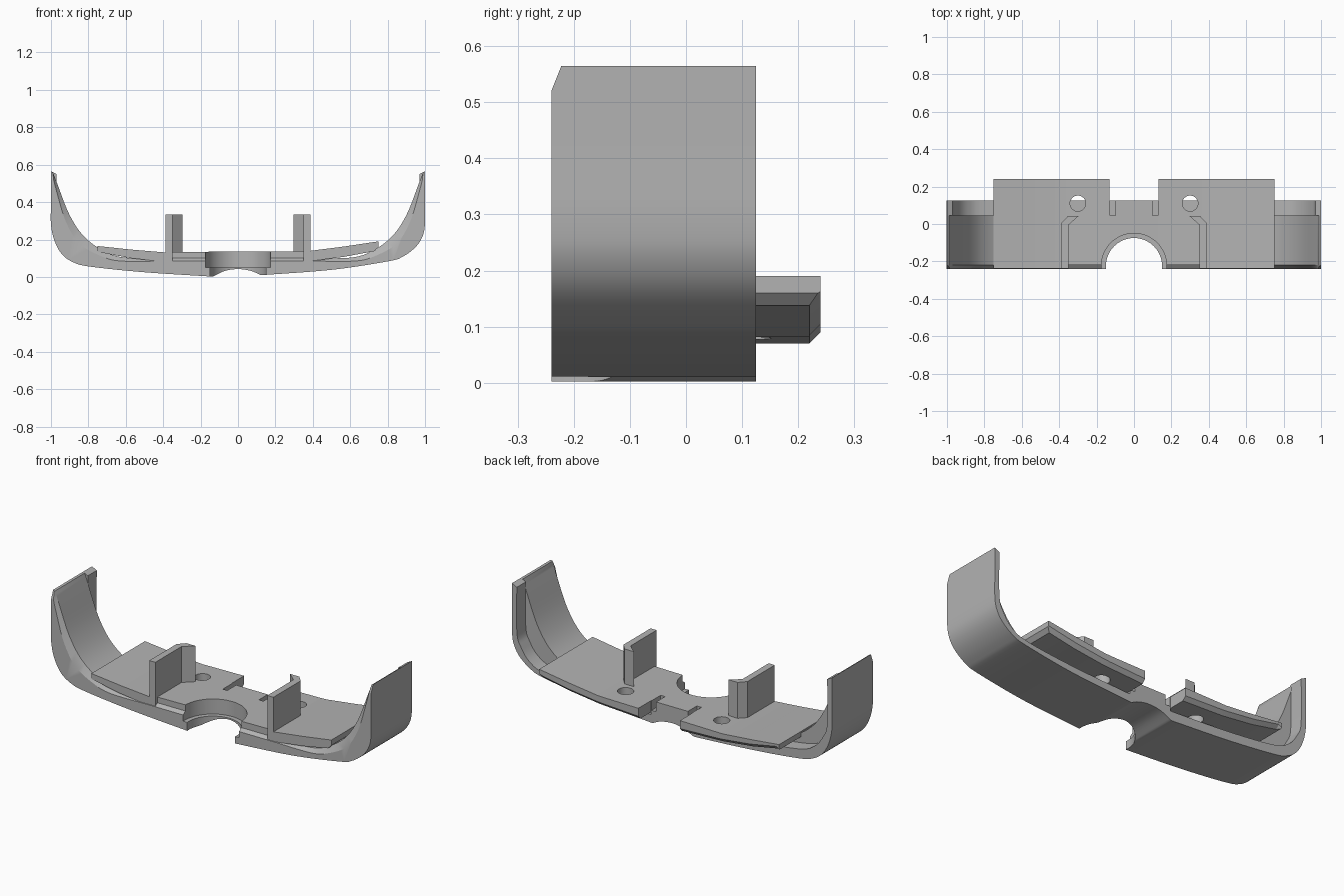
import bpy, bmesh, math
from mathutils import Vector

cube = bpy.data.objects.get("Cube")
if cube:
    bpy.data.objects.remove(cube, do_unlink=True)

grey = bpy.data.materials.new("plain grey")
grey.use_nodes = True
tone = (0.45, 0.45, 0.45, 1)
grey.diffuse_color = tone
grey.node_tree.nodes["Principled BSDF"].inputs["Base Color"].default_value = tone


def loft(name, rings):
    """Skin closed rings of equal length and cap both ends."""
    bm = bmesh.new()
    rows = [[bm.verts.new(p) for p in ring] for ring in rings]
    n = len(rows[0])
    for a, b in zip(rows, rows[1:]):
        for i in range(n):
            j = (i + 1) % n
            bm.faces.new((a[i], a[j], b[j], b[i]))
    bm.faces.new(rows[0][::-1])
    bm.faces.new(rows[-1])
    bmesh.ops.remove_doubles(bm, verts=bm.verts, dist=0.0002)
    bmesh.ops.recalc_face_normals(bm, faces=bm.faces)
    mesh = bpy.data.meshes.new(name)
    bm.to_mesh(mesh)
    bm.free()
    mesh.materials.append(grey)
    obj = bpy.data.objects.new(name, mesh)
    bpy.context.collection.objects.link(obj)
    return obj


def prism(name, outline, z0, z1):
    return loft(name, [[(x, y, z) for x, y in outline] for z in (z0, z1)])


def box(name, x0, x1, y0, y1, z0, z1):
    return prism(name, [(x0, y0), (x1, y0), (x1, y1), (x0, y1)], z0, z1)


def cylinder(name, x, y, r, z0, z1, n=64):
    angles = [2 * math.pi * i / n for i in range(n)]
    return prism(name, [(x + r * math.cos(a), y + r * math.sin(a)) for a in angles], z0, z1)


def cut(obj, cutters):
    for c in cutters:
        c.hide_render = True
        mod = obj.modifiers.new("cut", "BOOLEAN")
        mod.operation = "DIFFERENCE"
        mod.solver = "EXACT"
        mod.object = c
    graph = bpy.context.evaluated_depsgraph_get()
    mesh = bpy.data.meshes.new_from_object(obj.evaluated_get(graph))
    obj.modifiers.clear()
    obj.data = mesh


def spline(pts, steps=5):
    """Smooth curve through the points."""
    p = [Vector(q) for q in pts]
    p = [p[0]] + p + [p[-1]]
    out = []
    for a, b, c, d in zip(p, p[1:], p[2:], p[3:]):
        for k in range(steps):
            t = k / steps
            out.append(0.5 * (2 * b + (c - a) * t + (2 * a - 5 * b + 4 * c - d) * t * t
                              + (3 * b - a - 3 * c + d) * t ** 3))
    return out + [p[-1]]


def symmetric(half):
    right = spline(half)
    return right + [Vector((-v.x, v.y)) for v in right[::-1]]


# Curved shell: outer profile with a shallow groove under the middle
left_side = spline([(-1, .565), (-1, .4), (-1, .28), (-.98, .19), (-.94, .12),
                    (-.88, .078), (-.79, .055), (-.5, .025), (-.14, .002)])
groove = spline([(-.13, .004), (-.07, .032), (0, .042), (.07, .032), (.12, .01)])
right_side = spline([(.13, .01), (.5, .038), (.8, .083), (.88, .108), (.95, .16),
                     (.988, .22), (1, .29), (1, .4), (1, .565)])
outer = left_side + groove + right_side

# Inner profiles: front edge, main thickness, thin rear lip
edge = symmetric([(.996, .56), (.965, .44), (.92, .295), (.85, .18), (.74, .115), (.63, .085), (.4, .085)])
thick = symmetric([(.99, .56), (.965, .495), (.9, .33), (.82, .213), (.71, .135), (.6, .103), (.4, .1)])
thin = symmetric([(.97, .55), (.97, .3), (.945, .22), (.89, .15), (.79, .108), (.5, .075), (.15, .055)])
levels = [(-.24, edge), (-.22, thick), (.045, thick), (.045, thin), (.125, thin)]
shell = loft("curved_shell", [[(v.x, y, v.y) for v in outer + inner] for y, inner in levels])

# Arch opening with a step, and clipped upper front corners
arch = [cylinder("arch_cutter_lower", 0, -.225, .15, -.1, .3),
        cylinder("arch_cutter_upper", 0, -.225, .175, .05, .3)]
corner = loft("corner_cutter", [[(x, -.25, .495), (x, -.25, .6), (x, -.208, .6)] for x in (-1.1, 1.1)])
cut(shell, arch + [corner])

# Centre deck with two rear slots
deck = box("centre_deck", -.131, .131, -.22, .125, .045, .135)
slots = [box("slot_cutter", s * .113 - .014, s * .113 + .014, .045, .2, .08, .3) for s in (-1, 1)]
cut(deck, arch + slots)

# Wing plates, chamfered along the rear and outer lower edges
wings = {
    "left_wing_plate": (1, [(.13, .07, .135), (.35, .082, .138), (.39, .085, .14),
                            (.57, .108, .163), (.73, .138, .187)], .19),
    "right_wing_plate": (-1, [(.13, .07, .135), (.35, .078, .132), (.39, .08, .131),
                              (.57, .1, .146), (.73, .13, .163)], .165),
}
parts = [shell, deck]
for name, (s, stations, tip) in wings.items():
    rings = []
    for x, low, high in stations:
        for px, front in ([(x, -.22), (x, -.238)] if x == .35 else [(x, -.22 if x < .35 else -.238)]):
            rings.append([(s * px, front, low), (s * px, .22, low), (s * px, .24, low + .02),
                          (s * px, .24, high), (s * px, front, high)])
    end = s * .75
    low = tip - .03
    rings.append([(end, -.238, low), (end, .235, low), (end, .24, low + .003),
                  (end, .24, tip), (end, -.238, tip)])
    plate = loft(name, rings)
    hole = cylinder("hole_cutter", s * .3, .11, .042, 0, .3, 32)
    cut(plate, arch + [hole])
    bpy.data.objects.remove(hole, do_unlink=True)
    parts.append(plate)

# Upright walls with a bent rear end
for name, s in (("left_upright", 1), ("right_upright", -1)):
    plan = [(.388, -.238), (.388, .005), (.353, .043), (.296, .043), (.35, -.005), (.35, -.238)]
    parts.append(prism(name, [(s * x, y) for x, y in plan], .085, .335))

for c in arch + slots + [corner]:
    bpy.data.objects.remove(c, do_unlink=True)

# Smooth curves, crisp edges
bpy.ops.object.select_all(action="DESELECT")
for p in parts:
    p.select_set(True)
bpy.context.view_layer.objects.active = shell
bpy.ops.object.shade_smooth_by_angle(angle=math.radians(25))
